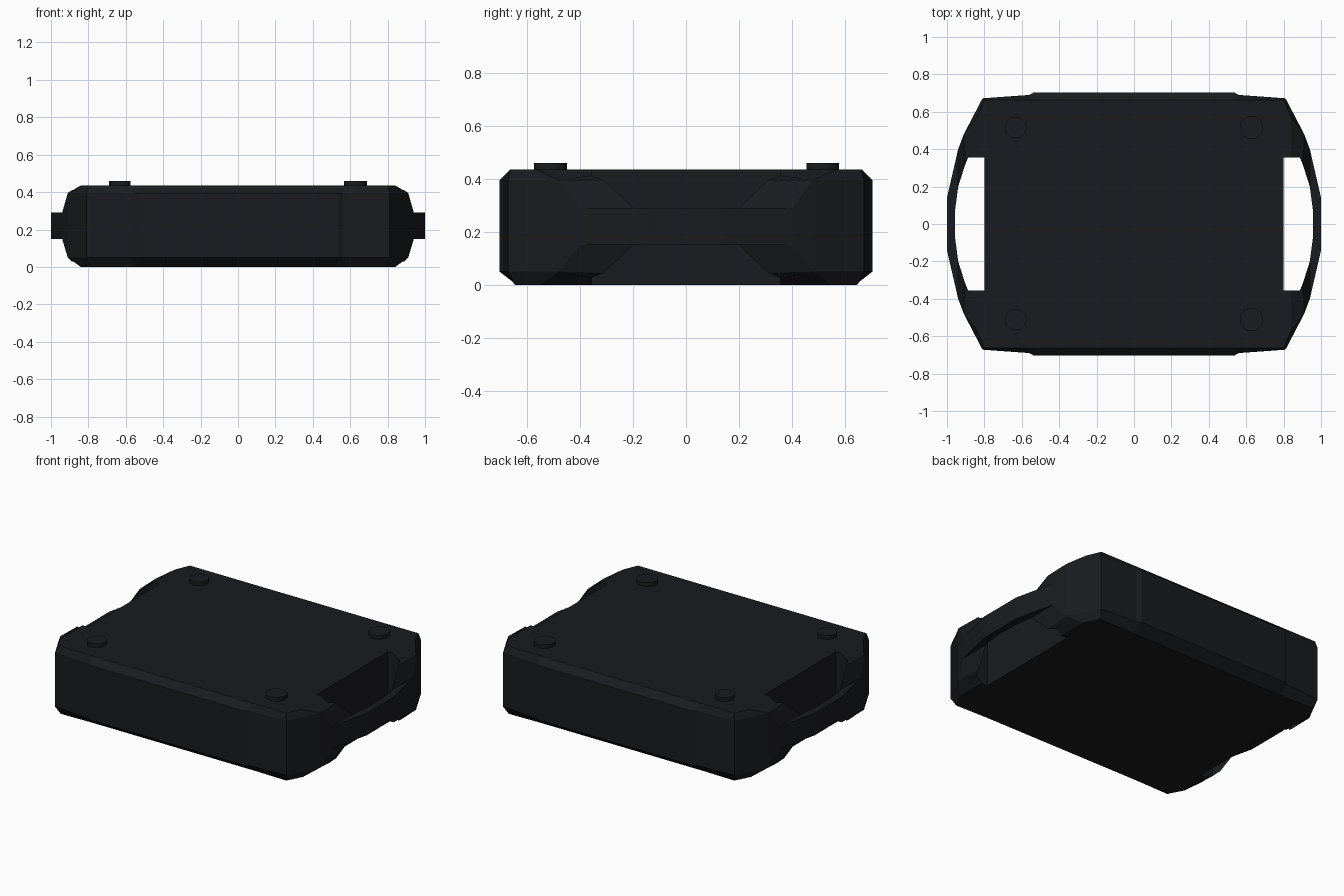
import bpy, bmesh
from math import pi, cos, sin

if "Cube" in bpy.data.objects:
    bpy.data.objects.remove(bpy.data.objects["Cube"])

black = bpy.data.materials.new("black_plastic")
black.diffuse_color = (0.010, 0.011, 0.013, 1)
black.use_nodes = True
black.node_tree.nodes["Principled BSDF"].inputs["Base Color"].default_value = black.diffuse_color


def loft(name, rings):
    """Skin a list of equal-length point rings and cap both ends."""
    bm = bmesh.new()
    vs = [[bm.verts.new(p) for p in r] for r in rings]
    n = len(rings[0])
    for a, b in zip(vs, vs[1:]):
        for i in range(n):
            j = (i + 1) % n
            bm.faces.new((a[i], a[j], b[j], b[i]))
    bm.faces.new(vs[0][::-1])
    bm.faces.new(vs[-1])
    bmesh.ops.recalc_face_normals(bm, faces=bm.faces)
    me = bpy.data.meshes.new(name)
    bm.to_mesh(me)
    bm.free()
    me.materials.append(black)
    ob = bpy.data.objects.new(name, me)
    bpy.context.collection.objects.link(ob)
    return ob


def outline(quarter, z):
    """Mirror a quarter outline (side notch to front middle) all round."""
    half = quarter + [(-x, y) for x, y in reversed(quarter)]
    full = half + [(-x, -y) for x, y in half]
    return [(x, y, z) for x, y in full]


# Body: notched slab with chamfered top and bottom
bottom = [(.80, .355), (.84, .355), (.84, .55), (.79, .645), (.56, .64), (.535, .64)]
middle = [(.80, .355), (.895, .355), (.91, .48), (.81, .672), (.56, .69), (.535, .704)]
top = [(.80, .355), (.84, .355), (.84, .57), (.80, .662), (.56, .662), (.535, .662)]
loft("body", [outline(bottom, 0), outline(middle, .05),
              outline(middle, .395), outline(top, .436)])

# Handles: bowed grips that flare up into the body corners
# each section: inner x, y, z low, z high, outer x, y, z low, z high
sections = [
    (.885, .36, .025, .412, .905, .49, .05, .395),
    (.905, .31, .045, .395, .91, .48, .05, .395),
    (.94, .20, .15, .29, .94, .40, .15, .29),
    (.957, .07, .15, .29, 1.0, .14, .15, .29),
]


def handle(name, side):
    rings = []
    for sy, secs in ((1, sections), (-1, sections[::-1])):
        for ix, iy, il, ih, ox, oy, ol, oh in secs:
            rings.append([(side * ix, sy * iy, il), (side * ox, sy * oy, ol),
                          (side * ox, sy * oy, oh), (side * ix, sy * iy, ih)])
    loft(name, rings)


handle("right_handle", 1)
handle("left_handle", -1)

# Round feet on the top face
for x, r, label in ((-.632, .057, "left"), (.628, .062, "right")):
    for y, end in ((-.511, "front"), (.516, "back")):
        foot = loft(f"{label}_{end}_foot",
                    [[(x + r * cos(i * pi / 12), y + r * sin(i * pi / 12), z)
                      for i in range(24)] for z in (.42, .46)])
        bpy.ops.object.select_all(action='DESELECT')
        foot.select_set(True)
        bpy.context.view_layer.objects.active = foot
        bpy.ops.object.shade_smooth_by_angle()
